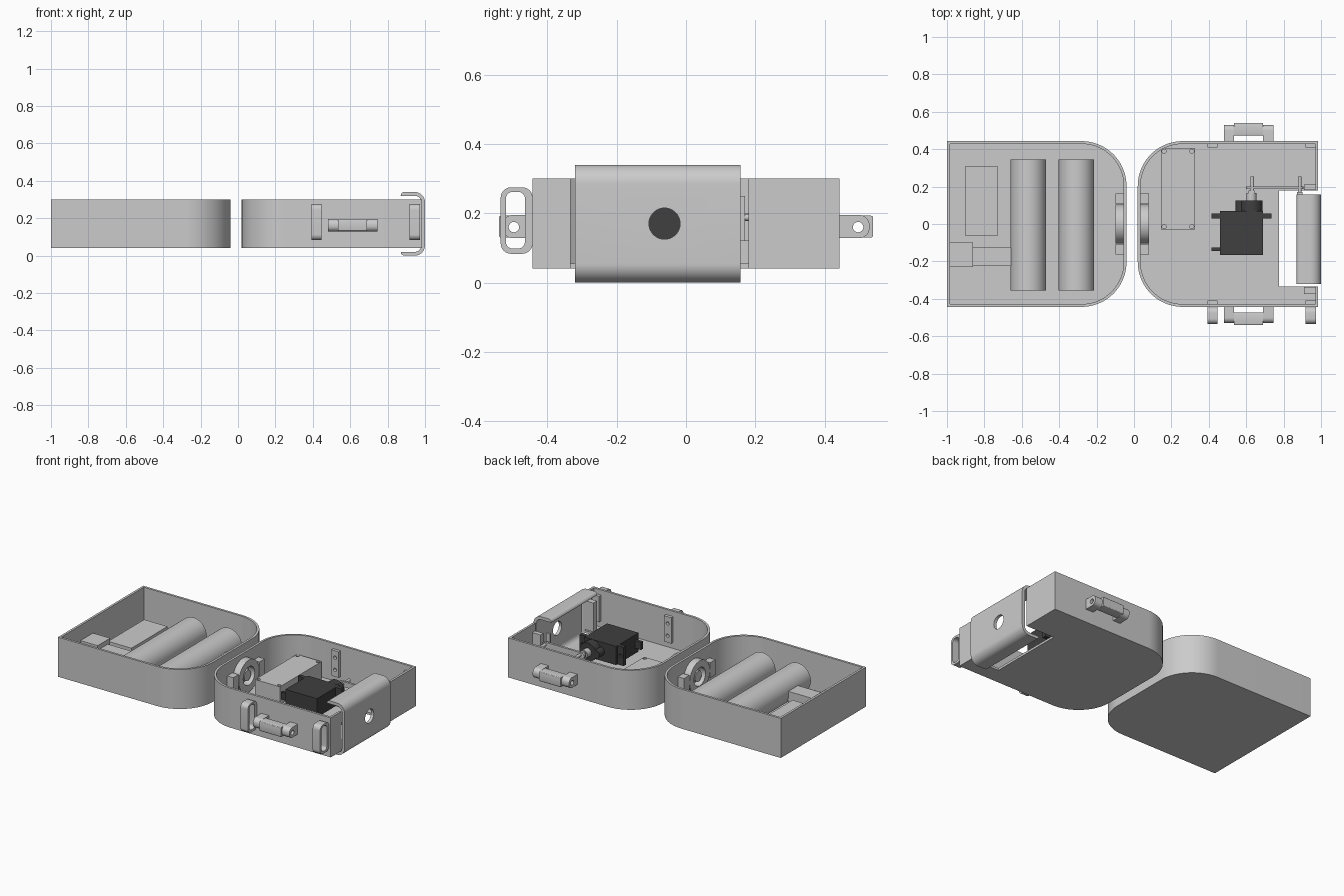
import bpy, bmesh
from math import pi, cos, sin
from mathutils import Vector

if "Cube" in bpy.data.objects:
    bpy.data.objects.remove(bpy.data.objects["Cube"])

dark = bpy.data.materials.new("dark_plastic")
dark.diffuse_color = (0.05, 0.05, 0.05, 1)
dark.use_nodes = True
dark.node_tree.nodes["Principled BSDF"].inputs["Base Color"].default_value = dark.diffuse_color


def prism(name, pts, axis, a, b, mat=None):
    """Extrude a 2D outline along an axis; outline is in (y,z), (x,z) or (x,y)."""
    def put(p, h):
        return {"x": (h, p[0], p[1]), "y": (p[0], h, p[1]), "z": (p[0], p[1], h)}[axis]
    bm = bmesh.new()
    lo = [bm.verts.new(put(p, a)) for p in pts]
    hi = [bm.verts.new(put(p, b)) for p in pts]
    bm.faces.new(lo)
    bm.faces.new(hi)
    n = len(pts)
    for i in range(n):
        bm.faces.new((lo[i], lo[(i + 1) % n], hi[(i + 1) % n], hi[i]))
    bmesh.ops.recalc_face_normals(bm, faces=bm.faces)
    me = bpy.data.meshes.new(name)
    bm.to_mesh(me)
    bm.free()
    ob = bpy.data.objects.new(name, me)
    bpy.context.collection.objects.link(ob)
    if mat:
        me.materials.append(mat)
    return ob


def rrect(u0, u1, v0, v1, radii, n=10):
    """Rectangle with its own radius per corner: (u0v0, u1v0, u1v1, u0v1)."""
    pts = []
    for k, r in enumerate(radii):
        u, v = ((u0, v0), (u1, v0), (u1, v1), (u0, v1))[k]
        if r == 0:
            pts.append((u, v))
            continue
        cu = u + r if k in (0, 3) else u - r
        cv = v + r if k in (0, 1) else v - r
        for i in range(n + 1):
            t = pi + k * pi / 2 + i * pi / 2 / n
            pts.append((cu + r * cos(t), cv + r * sin(t)))
    return pts


def circle(u, v, r, n=32):
    return [(u + r * cos(2 * pi * i / n), v + r * sin(2 * pi * i / n)) for i in range(n)]


def box(name, x0, x1, y0, y1, z0, z1, mat=None):
    return prism(name, rrect(x0, x1, y0, y1, (0, 0, 0, 0)), "z", z0, z1, mat)


def cut(ob, *cutters):
    bpy.context.view_layer.objects.active = ob
    for c in cutters:
        m = ob.modifiers.new("cut", "BOOLEAN")
        m.operation, m.solver, m.object = "DIFFERENCE", "EXACT", c
        bpy.ops.object.modifier_apply(modifier=m.name)
        bpy.data.objects.remove(c)
    return ob


# Two half shells
Y, R, T = 0.443, 0.24, 0.015
left_shell = prism("left_shell", rrect(-1, -0.04, -Y, Y, (0, R, R, 0), 20), "z", 0.04, 0.30)
cut(left_shell, prism("cutter", rrect(-1 + T, -0.04 - T, -Y + T, Y - T, (0, R - T, R - T, 0), 20), "z", 0.055, 0.5))
right_shell = prism("right_shell", rrect(0.02, 0.985, -Y, Y, (R, 0, 0, R), 20), "z", 0.04, 0.30)
cut(right_shell,
    prism("cutter", rrect(0.02 + T, 0.985 - T, -Y + T, Y - T, (R - T, 0, 0, R - T), 20), "z", 0.055, 0.5),
    box("cutter", 0.775, 1.2, -0.333, 0.18, -0.1, 0.5))

# Batteries and modules in the left shell
for i, x in enumerate((-0.565, -0.308)):
    prism(f"battery_{i}", circle(x, 0.15, 0.095, 48), "y", -0.355, 0.345)
box("charger_board", -0.9, -0.73, -0.065, 0.31, 0.055, 0.155)
box("charge_plug", -0.985, -0.86, -0.23, -0.10, 0.055, 0.20)
box("charge_cable", -0.86, -0.655, -0.225, -0.125, 0.055, 0.17)

# Ring holders with side blocks at the facing walls
for side, x0, x1 in (("left", -0.10, -0.055), ("right", 0.035, 0.08)):
    ring = prism(f"{side}_ring_holder", circle(0, 0.165, 0.105, 40), "x", x0, x1)
    cut(ring, prism("cutter", circle(0, 0.165, 0.06), "x", x0 - 0.1, x1 + 0.1))
    prism(f"{side}_ring_core", circle(0, 0.165, 0.035), "x", x0 + 0.01, x1 - 0.01)
    for s in (-1, 1):
        y0, y1 = sorted((s * 0.108, s * 0.163))
        box(f"{side}_ring_block_{s}", x0, x1, y0, y1, 0.115, 0.215)

# Control board with corner holes
board = box("control_board", 0.145, 0.325, -0.03, 0.405, 0.055, 0.17)
cut(board, *[prism("cutter", circle(x, y, 0.011, 16), "z", 0.13, 0.2)
             for x in (0.161, 0.309) for y in (-0.014, 0.389)])

# Servo motor
Z0, Z1 = 0.118, 0.241
box("servo_body", 0.46, 0.69, -0.165, 0.07, Z0, Z1, dark)
for i, (x0, x1) in enumerate(((0.415, 0.46), (0.69, 0.735))):
    tab = box(f"servo_tab_{i}", x0, x1, 0.03, 0.056, Z0, Z1, dark)
    cut(tab, prism("cutter", circle((x0 + x1) / 2, 0.18, 0.012, 16), "y", 0, 0.1))
box("servo_cable", 0.415, 0.46, -0.145, -0.125, 0.155, 0.205, dark)
prism("servo_gear_case", circle(0.628, 0.18, 0.06), "y", 0.07, 0.125, dark)
prism("servo_small_gear", circle(0.57, 0.18, 0.027), "y", 0.07, 0.125, dark)
prism("servo_shaft", circle(0.628, 0.18, 0.027), "y", 0.125, 0.165)
box("servo_horn", 0.613, 0.643, 0.163, 0.18, 0.12, 0.20)

# Linkage from servo to flap
prism("link_bar", rrect(0.6, 0.905, 0.17, 0.205, (0.017,) * 4), "y", 0.186, 0.2)
for i, x in enumerate((0.632, 0.886)):
    prism(f"link_pin_{i}", circle(x, 0.188, 0.01, 20), "y", 0.16, 0.255)
box("flap_lever", 0.872, 0.9, 0.156, 0.17, 0.12, 0.25)

# Curved flap with a viewing hole
A = 0.055
flap = prism("flap", rrect(0.87, 1.0, 0.0, 0.34, (0.02, A, A, 0.02)), "y", -0.32, 0.157)
cut(flap,
    prism("cutter", rrect(0.7, 0.98, 0.02, 0.32, (0, A - 0.02, A - 0.02, 0)), "y", -0.5, 0.5),
    prism("cutter", circle(-0.062, 0.17, 0.045, 40), "x", 0.8, 1.2))
box("flap_stop_front", 0.91, 0.97, -0.375, -0.337, 0.06, 0.25)
box("flap_stop_back", 0.91, 0.97, 0.182, 0.212, 0.06, 0.25)

# Side lugs with hollow rollers, front and back
for s, side in ((-1, "front"), (1, "back")):
    yc = s * 0.497
    for i, (x0, x1) in enumerate(((0.48, 0.535), (0.69, 0.745))):
        y0, y1 = sorted((s * 0.44, s * 0.53))
        r = (0.03, 0, 0, 0.03) if s < 0 else (0, 0.03, 0.03, 0)
        lug = prism(f"{side}_lug_{i}", rrect(y0, y1, 0.128, 0.195, r), "x", x0, x1)
        cut(lug, prism("cutter", circle(yc, 0.16, 0.015, 24), "x", x0 - 0.1, x1 + 0.1))
    y0, y1 = sorted((s * 0.473, s * 0.54))
    roller = prism(f"{side}_roller", rrect(y0, y1, 0.13, 0.193, (0.006,) * 4, 3), "x", 0.535, 0.69)
    cut(roller, prism("cutter", circle(yc, 0.16, 0.015, 24), "x", 0.4, 0.8))
    # Mounting plates with screw holes inside the walls
    for i, x in enumerate((0.42, 0.945)):
        y0, y1 = sorted((s * 0.428, s * 0.408))
        plate = box(f"{side}_plate_{i}", x - 0.027, x + 0.027, y0, y1, 0.095, 0.265)
        cut(plate, *[prism("cutter", circle(x, z, 0.011, 16), "y", y0 - 0.1, y1 + 0.1)
                     for z in (0.14, 0.22)])

# Strap loops on the front wall
for i, x in enumerate((0.42, 0.945)):
    loop = prism(f"strap_loop_{i}", rrect(-0.535, -0.443, 0.083, 0.275, (0.03,) * 4), "x", x - 0.027, x + 0.027)
    cut(loop, prism("cutter", rrect(-0.52, -0.465, 0.098, 0.262, (0.02,) * 4), "x", x - 0.2, x + 0.2))

# Smooth shading on curved parts, sharp edges kept
bpy.ops.object.select_all(action="DESELECT")
for ob in bpy.context.scene.objects:
    ob.select_set(True)
    bpy.context.view_layer.objects.active = ob
bpy.ops.object.shade_smooth_by_angle(angle=0.5)
